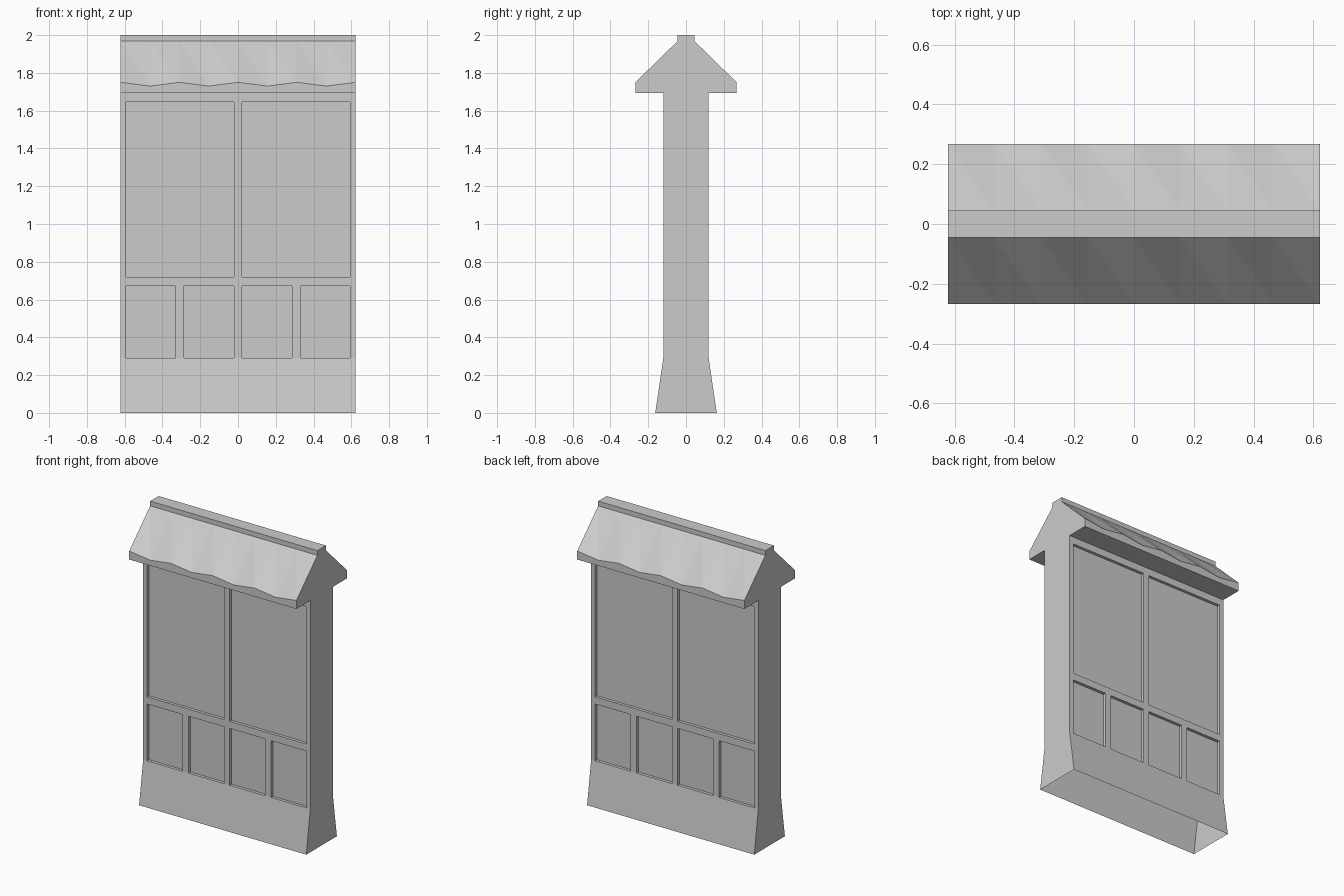
import bpy, bmesh, math
from mathutils import Matrix

cube = bpy.data.objects.get("Cube")
if cube:
    bpy.data.objects.remove(cube)

# One plain grey for the whole model
GREY = (0.6, 0.6, 0.6, 1.0)
grey = bpy.data.materials.new("plain_grey")
grey.use_nodes = True
grey.diffuse_color = GREY
grey.node_tree.nodes["Principled BSDF"].inputs["Base Color"].default_value = GREY

W = 0.622                      # half width
WALL, FOOT = 0.12, 0.163       # half thickness of wall and of flared base
EAVE, CAP = 0.268, 0.045       # half depth of eaves and of ridge cap
BEND, SOFFIT = 0.29, 1.693     # top of base, underside of roof
EAVE_TOP, CAP_LOW, TOP = 1.75, 1.968, 2.0
DIP, WAVES = 0.02, 8           # scalloped eave
RECESS = 0.02


def face(bm, *points):
    return bm.faces.new([bm.verts.new(p) for p in points])


def strip(bm, y0, z0, y1, z1, x0=-W, x1=W):
    """Rectangle running along x from a lower to an upper line."""
    face(bm, (x0, y0, z0), (x1, y0, z0), (x1, y1, z1), (x0, y1, z1))


def end_face(bm, outline):
    """Closing face at the +x end."""
    face(bm, *[(W, y, z) for y, z in outline])


def finish(bm, name):
    """Add the half-turned copy for the other side and make the object."""
    copy = bmesh.ops.duplicate(bm, geom=bm.verts[:] + bm.edges[:] + bm.faces[:])
    verts = [g for g in copy["geom"] if isinstance(g, bmesh.types.BMVert)]
    bmesh.ops.rotate(bm, verts=verts, matrix=Matrix.Rotation(math.pi, 3, 'Z'))
    bmesh.ops.remove_doubles(bm, verts=bm.verts[:], dist=0.0001)
    mesh = bpy.data.meshes.new(name)
    bm.to_mesh(mesh)
    bm.free()
    mesh.materials.append(grey)
    obj = bpy.data.objects.new(name, mesh)
    bpy.context.collection.objects.link(obj)
    return obj


# Wall with flared base, open underneath
bm = bmesh.new()
strip(bm, -FOOT, 0, -WALL, BEND)
end_face(bm, [(-FOOT, 0), (FOOT, 0), (WALL, BEND), (WALL, SOFFIT),
              (-WALL, SOFFIT), (-WALL, BEND)])

# Rows of recessed panels: two tall above, four small below
inner, outer = 0.022, 0.592
tall = [(-outer, -inner), (inner, outer)]
small = [(-outer, -0.33), (-0.285, -inner), (inner, 0.285), (0.33, outer)]
for z0, z1, panels in [(BEND, 0.672, small), (0.72, 1.645, tall)]:
    left = -W
    for x0, x1 in panels:
        strip(bm, -WALL, z0, -WALL, z1, left, x0)
        left = x1
        front = [(x0, -WALL, z0), (x1, -WALL, z0), (x1, -WALL, z1), (x0, -WALL, z1)]
        back = [(x, y + RECESS, z) for x, y, z in front]
        face(bm, *back)
        for k in range(4):
            n = (k + 1) % 4
            face(bm, front[k], front[n], back[n], back[k])
    strip(bm, -WALL, z0, -WALL, z1, left, W)
# Rails between and above the rows
strip(bm, -WALL, 0.672, -WALL, 0.72)
strip(bm, -WALL, 1.645, -WALL, SOFFIT)
finish(bm, "wall")

# Roof: soffit, scalloped fascia, slope and ridge cap
bm = bmesh.new()
strip(bm, -WALL, SOFFIT, -EAVE, SOFFIT)
step = 2 * W / WAVES
for i in range(WAVES):
    x0, x1 = -W + i * step, -W + (i + 1) * step
    e0 = EAVE_TOP - DIP * (i % 2)
    e1 = EAVE_TOP - DIP * ((i + 1) % 2)
    low0, low1 = (x0, -EAVE, e0), (x1, -EAVE, e1)
    high0, high1 = (x0, -CAP, CAP_LOW), (x1, -CAP, CAP_LOW)
    face(bm, (x0, -EAVE, SOFFIT), (x1, -EAVE, SOFFIT), low1, low0)
    face(bm, low0, low1, high0)
    face(bm, low1, high1, high0)
strip(bm, -CAP, CAP_LOW, -CAP, TOP)
strip(bm, -CAP, TOP, 0, TOP)
half = [(EAVE, SOFFIT), (EAVE, EAVE_TOP), (CAP, CAP_LOW), (CAP, TOP)]
end_face(bm, half + [(-y, z) for y, z in reversed(half)])
finish(bm, "roof")
